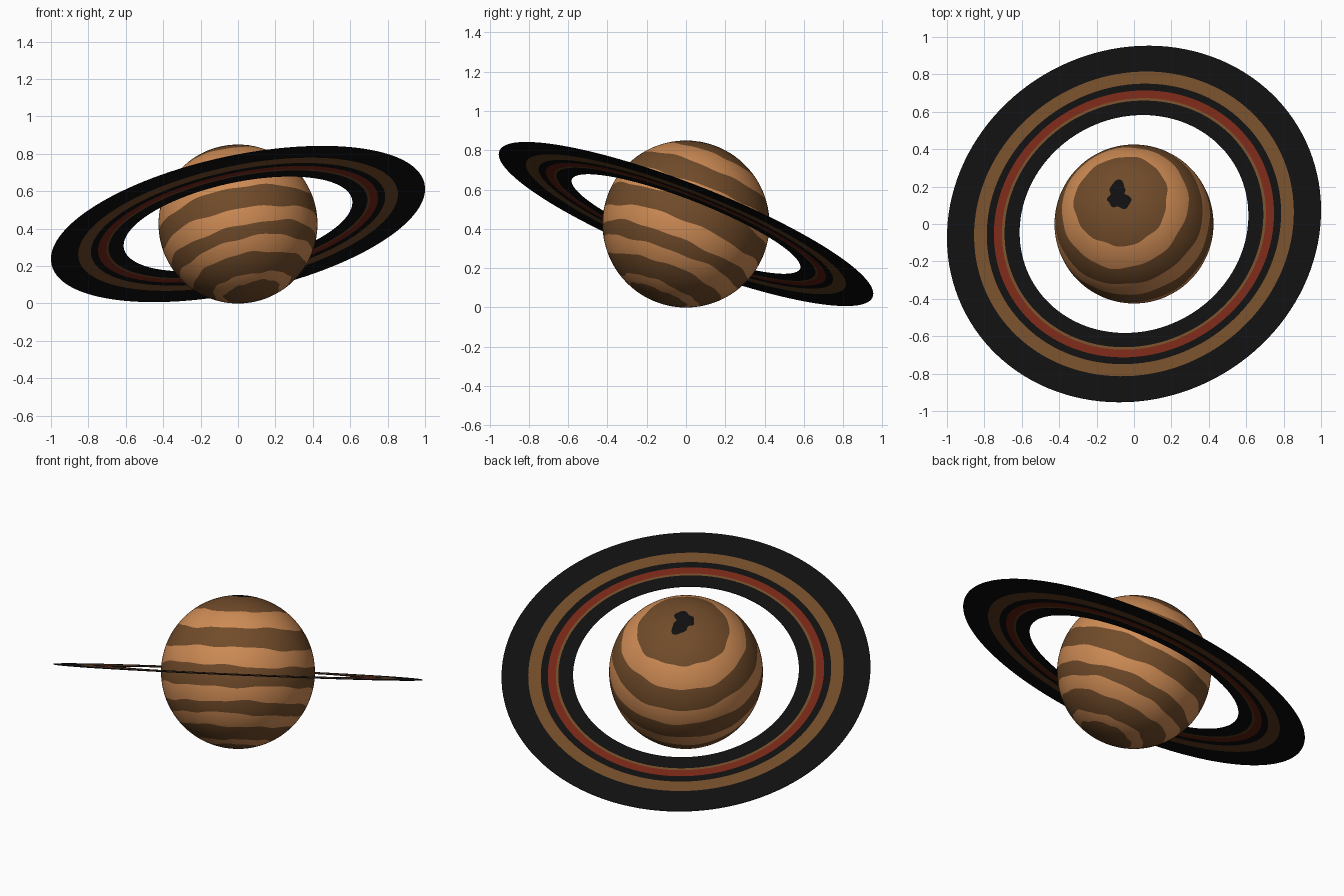
import bpy, bmesh, math
from mathutils import Vector

if "Cube" in bpy.data.objects:
    bpy.data.objects.remove(bpy.data.objects["Cube"])

CENTRE = Vector((0, 0, 0.425))
AXIS = Vector((-0.198, 0.357, 0.913)).normalized()
TILT = Vector((0, 0, 1)).rotation_difference(AXIS)
SEG = 128


def material(name, rgb):
    m = bpy.data.materials.new(name)
    m.diffuse_color = (*rgb, 1)
    m.use_nodes = True
    m.node_tree.nodes["Principled BSDF"].inputs["Base Color"].default_value = m.diffuse_color
    return m


ORANGE = material("light orange", (0.62, 0.26, 0.09))
BROWN = material("brown", (0.165, 0.071, 0.023))
BLACK = material("black", (0.005, 0.005, 0.005))
RED = material("dark red", (0.18, 0.02, 0.008))


def finish(name, bm, mats):
    bmesh.ops.recalc_face_normals(bm, faces=bm.faces)
    me = bpy.data.meshes.new(name)
    bm.to_mesh(me)
    bm.free()
    for m in mats:
        me.materials.append(m)
    ob = bpy.data.objects.new(name, me)
    bpy.context.collection.objects.link(ob)
    ob.location = CENTRE
    ob.rotation_mode = 'QUATERNION'
    ob.rotation_quaternion = TILT
    return ob


def bridge(bm, lower, upper, mat, smooth=True):
    n = len(lower)
    for i in range(n):
        f = bm.faces.new((lower[i], lower[(i + 1) % n], upper[(i + 1) % n], upper[i]))
        f.material_index = mat
        f.smooth = smooth


def wobble(k, a):
    # wavy outline of the k-th colour border, in degrees of latitude
    if k == 0:
        return 2.2 * math.sin(2 * a + 1) + 1.8 * math.sin(3 * a) + 0.7 * math.sin(7 * a)
    return (0.8 * math.sin(3 * a + 1.7 * k) + 0.6 * math.sin(7 * a + 2.3 * k)
            + 0.35 * math.sin(13 * a + k))


# Planet: latitude rows follow the wavy borders between colour bands
RADIUS = 0.425
edges = [math.degrees(math.asin(s)) for s in
         (0.988, 0.80, 0.585, 0.33, 0.10, -0.17, -0.37, -0.53, -0.69, -0.87, -0.935)]
bm = bmesh.new()


def row(lat_at):
    ring = []
    for i in range(SEG):
        a = math.tau * i / SEG
        t = math.radians(lat_at(a))
        ring.append(bm.verts.new((RADIUS * math.cos(t) * math.cos(a),
                                  RADIUS * math.cos(t) * math.sin(a),
                                  RADIUS * math.sin(t))))
    return ring


def border(k, a):
    if k < 0:
        return 90
    if k >= len(edges):
        return -90
    return edges[k] + wobble(k, a)


top = bm.verts.new((0, 0, RADIUS))
bottom = bm.verts.new((0, 0, -RADIUS))
STEPS = 6
previous = None
for band in range(len(edges) + 1):
    colour = 2 if band == 0 else band % 2      # black spot, then brown / orange
    for s in range(1, STEPS + 1):
        if band == len(edges) and s == STEPS:
            break
        current = row(lambda a: border(band - 1, a)
                      + (border(band, a) - border(band - 1, a)) * s / STEPS)
        if previous:
            bridge(bm, current, previous, colour)
        else:
            for i in range(SEG):
                f = bm.faces.new((current[i], current[(i + 1) % SEG], top))
                f.material_index, f.smooth = colour, True
        previous = current
for i in range(SEG):
    f = bm.faces.new((previous[(i + 1) % SEG], previous[i], bottom))
    f.material_index, f.smooth = len(edges) % 2, True
finish("planet", bm, (ORANGE, BROWN, BLACK))

# Ring disc: thin flat washer with concentric colour strips
OUTER = 1.02
HALF = 0.0015
radii = [OUTER * r for r in (0.612, 0.692, 0.706, 0.749, 0.787, 0.855, 1.0)]
strips = [0, 1, 2, 0, 1, 0]
bm = bmesh.new()
layers = []
for z in (-HALF, HALF):
    layers.append([[bm.verts.new((r * math.cos(math.tau * i / SEG),
                                  r * math.sin(math.tau * i / SEG), z))
                    for i in range(SEG)] for r in radii])
for k, colour in enumerate(strips):
    for layer in layers:
        bridge(bm, layer[k], layer[k + 1], colour, False)
for k in (0, len(radii) - 1):
    bridge(bm, layers[0][k], layers[1][k], 0, False)
finish("ring_disc", bm, (BLACK, BROWN, RED))
